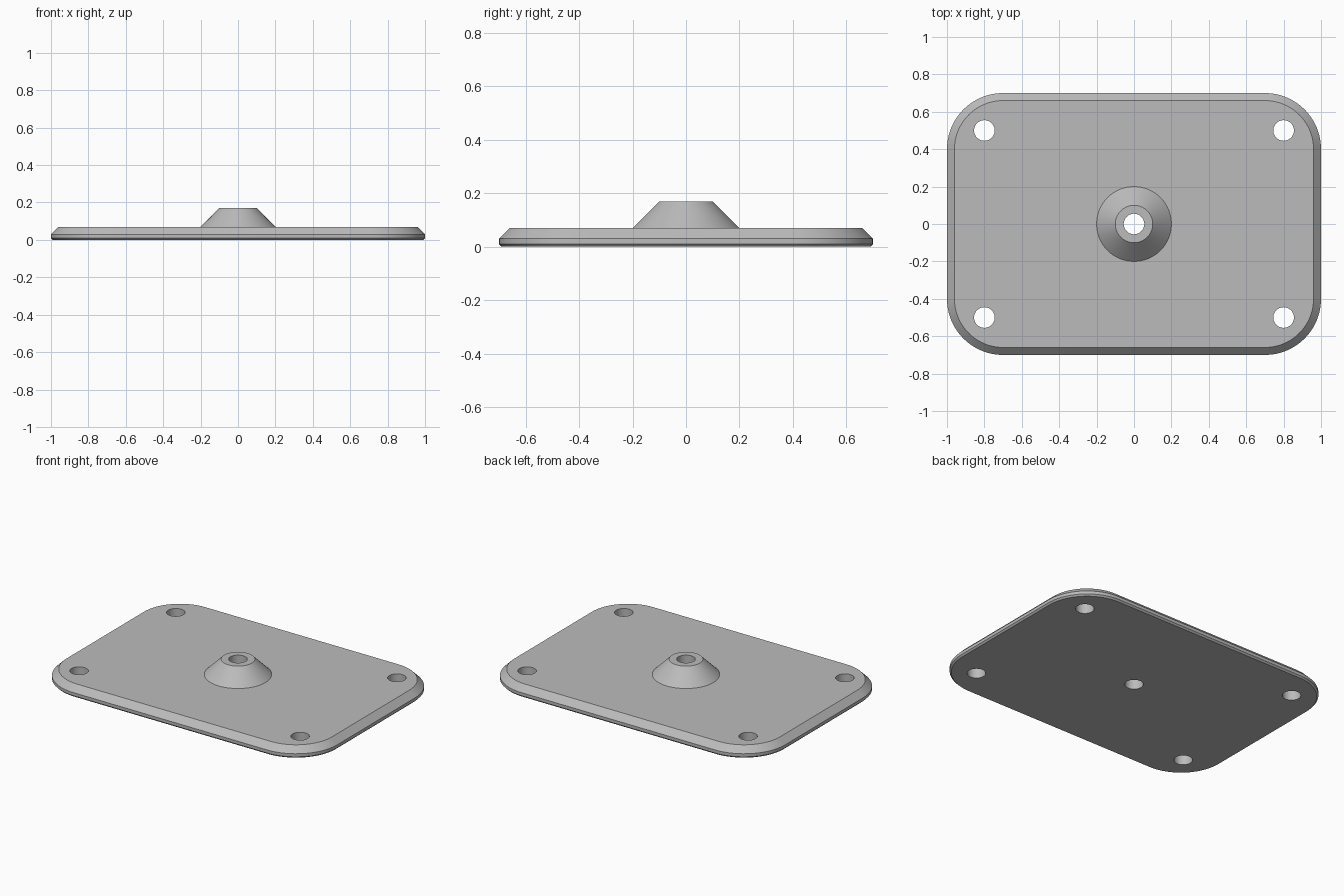
import bpy, bmesh, math

cube = bpy.data.objects.get("Cube")
if cube:
    bpy.data.objects.remove(cube, do_unlink=True)

grey = bpy.data.materials.new("grey metal")
grey.use_nodes = True
colour = (0.5, 0.5, 0.5, 1)
grey.diffuse_color = colour
grey.node_tree.nodes["Principled BSDF"].inputs["Base Color"].default_value = colour


def make_object(name, bm):
    bmesh.ops.recalc_face_normals(bm, faces=bm.faces)
    mesh = bpy.data.meshes.new(name)
    bm.to_mesh(mesh)
    bm.free()
    mesh.materials.append(grey)
    obj = bpy.data.objects.new(name, mesh)
    bpy.context.collection.objects.link(obj)
    return obj


def outline(inset, steps=24):
    """Rounded rectangle, shrunk by inset, with concentric corners."""
    points = []
    for i, (sx, sy) in enumerate([(1, 1), (-1, 1), (-1, -1), (1, -1)]):
        for k in range(steps + 1):
            a = math.pi / 2 * (i + k / steps)
            r = 0.3 - inset
            points.append((sx * 0.7 + r * math.cos(a), sy * 0.4 + r * math.sin(a)))
    return points


def loft(name, rings):
    """Closed solid through stacked rings of (points, height)."""
    bm = bmesh.new()
    loops = [[bm.verts.new((x, y, z)) for x, y in pts] for pts, z in rings]
    for low, high in zip(loops, loops[1:]):
        for i in range(len(low)):
            bm.faces.new((low[i - 1], low[i], high[i], high[i - 1]))
    bm.faces.new(loops[0])
    bm.faces.new(loops[-1])
    return make_object(name, bm)


def circle(radius, x=0, y=0, steps=64):
    angles = [2 * math.pi * i / steps for i in range(steps)]
    return [(x + radius * math.cos(a), y + radius * math.sin(a)) for a in angles]


def boolean(target, tool, operation):
    mod = target.modifiers.new(tool.name, 'BOOLEAN')
    mod.operation, mod.solver, mod.object = operation, 'EXACT', tool
    bpy.context.view_layer.objects.active = target
    bpy.ops.object.modifier_apply(modifier=mod.name)
    bpy.data.objects.remove(tool, do_unlink=True)


# Plate with a wide top chamfer and a small bottom one
plate = loft("base_plate", [(outline(0.01), 0), (outline(0), 0.01),
                            (outline(0), 0.03), (outline(0.04), 0.07)])

# Conical boss, rooted inside the plate
boss = loft("conical_boss", [(circle(0.23), 0.04), (circle(0.1), 0.17)])
boolean(plate, boss, 'UNION')

# Centre bore and four corner screw holes
holes = [(0, 0)] + [(x, y) for x in (-0.8, 0.8) for y in (-0.5, 0.5)]
for x, y in holes:
    drill = loft("hole_cutter", [(circle(0.055, x, y), -0.1), (circle(0.055, x, y), 0.3)])
    boolean(plate, drill, 'DIFFERENCE')

# Smooth rounded walls, sharp rims
bpy.ops.object.select_all(action='DESELECT')
plate.select_set(True)
bpy.context.view_layer.objects.active = plate
bpy.ops.object.shade_smooth_by_angle(angle=math.radians(25))
